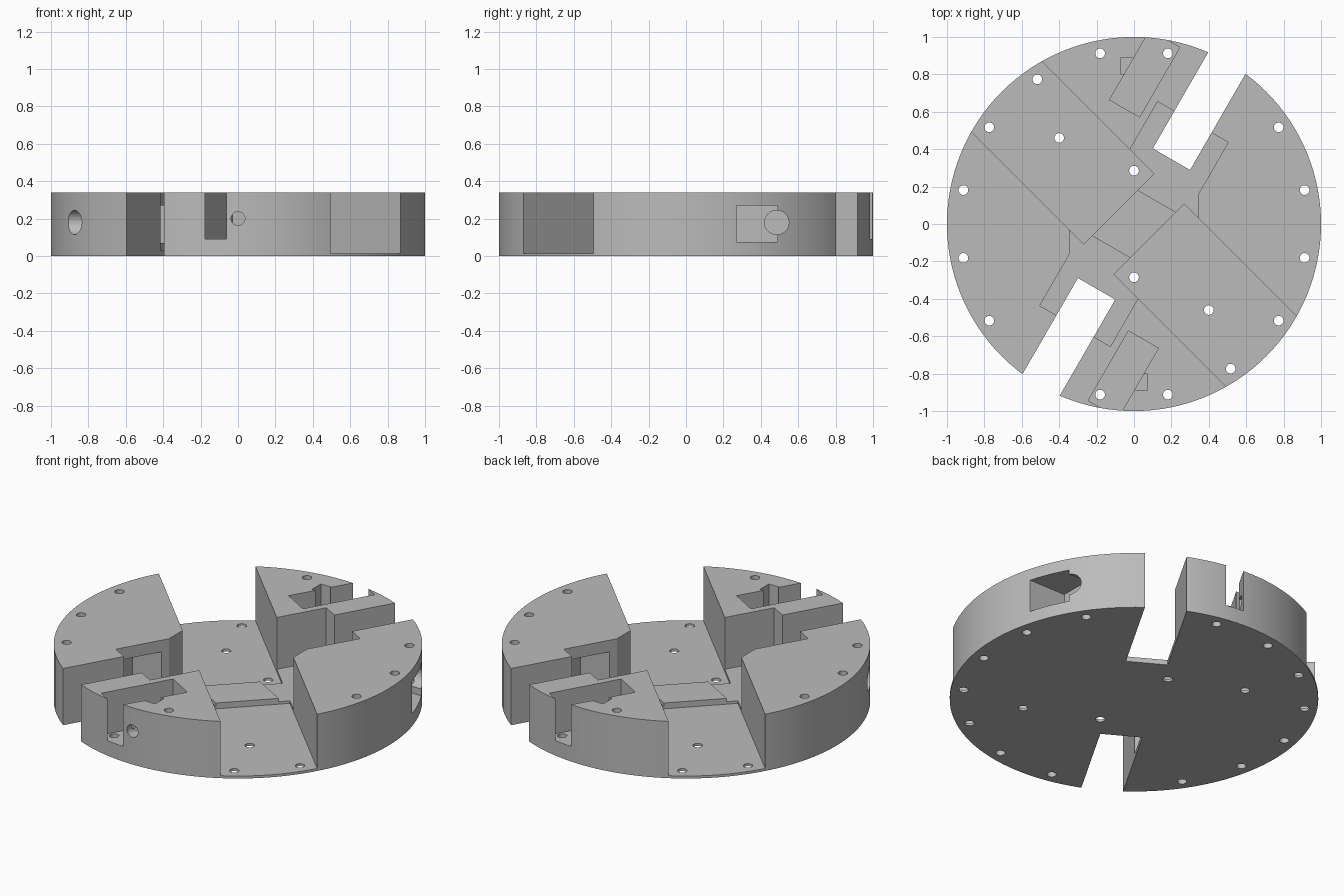
import bpy, math
from mathutils import Matrix, Vector

if "Cube" in bpy.data.objects:
    bpy.data.objects.remove(bpy.data.objects["Cube"], do_unlink=True)

H = 0.34            # disc height
TOP = 0.5           # cutter top
TURN = math.pi


def finish_mesh(name, points, z0, z1):
    """Vertical prism from a counter-clockwise outline."""
    n = len(points)
    verts = [(x, y, z) for z in (z0, z1) for x, y in points]
    faces = [tuple(reversed(range(n))), tuple(range(n, n + n))]
    faces += [(i, (i + 1) % n, n + (i + 1) % n, n + i) for i in range(n)]
    mesh = bpy.data.meshes.new(name)
    mesh.from_pydata(verts, [], faces)
    obj = bpy.data.objects.new(name, mesh)
    bpy.context.collection.objects.link(obj)
    return obj


def circle(radius, count, cx=0, cy=0):
    steps = [math.tau * i / count for i in range(count)]
    return [(cx + radius * math.cos(a), cy + radius * math.sin(a)) for a in steps]


def box(x0, x1, y0, y1):
    return [(x0, y0), (x1, y0), (x1, y1), (x0, y1)]


# Main disc
body = finish_mesh("disc_body", circle(1, 128), 0, H)


def cut(cutter):
    mod = body.modifiers.new("cut", "BOOLEAN")
    mod.operation = "DIFFERENCE"
    mod.solver = "EXACT"
    mod.object = cutter
    bpy.context.view_layer.objects.active = body
    bpy.ops.object.modifier_apply(modifier=mod.name)
    bpy.data.objects.remove(cutter, do_unlink=True)


def cut_prism(points, z0, z1=TOP, angle=0):
    cutter = finish_mesh("cutter", points, z0, z1)
    cutter.data.transform(Matrix.Rotation(angle, 4, "Z"))
    cut(cutter)


def cut_rod(radius, start, end):
    start, end = Vector(start), Vector(end)
    line = end - start
    cutter = finish_mesh("cutter", circle(radius, 32), 0, line.length)
    turn = line.to_track_quat("Z", "Y").to_matrix().to_4x4()
    cutter.data.transform(Matrix.Translation(start) @ turn)
    cut(cutter)


# Raised bridge floor across the centre
arm = math.radians(60)
cut_prism(box(-0.2, 0.2, -0.218, 0.218), 0.05, TOP, arm)

for half in (0, TURN):
    # Wide inner arm, then the open notch through the rim
    cut_prism(box(0.167, 0.63, -0.218, 0.218), 0.03, TOP, arm + half)
    cut_prism(box(0.4, 1.2, -0.115, 0.115), -0.1, TOP, arm + half)
    # Wide flat pocket reaching the rim
    cut_prism(box(0.115, 1.2, -0.266, 0.266), 0.015, TOP, half - TURN / 4)
    # Trimmed corner beside the arm
    cut_prism([(0.345, 0.03), (0.345, 0.165), (0.27, 0.1)], 0.03, TOP, half)
    # Narrow side pocket and its nut slot
    cut_prism(box(0.51, 0.94, 0.26, 0.445), 0.09, TOP, arm + half)
    cut_prism(box(-0.073, -0.005, 0.803, 0.888), 0.1, TOP, half)
    # Recess in the arm wall
    cut_prism(box(0.3, 0.56, 0.2, 0.42), 0.07, 0.27, half)
    # Screw hole in the rim
    s = 1 if half == 0 else -1
    cut_rod(0.037, (0, s * 0.85, 0.2), (0, s * 1.1, 0.2))
    # Round side hole
    cut_rod(0.065, (s * 0.65, s * 0.485, 0.18), (s * 1.1, s * 0.485, 0.18))
    # Inner mounting holes
    for x, y in ((-0.4, 0.46), (0, 0.285)):
        cut_prism(circle(0.026, 16, x, y), -0.1, TOP, half)

# Square socket on one side only
cut_prism(box(0.72, 1.1, 0.27, 0.49), 0.075, 0.27)

# Ring of mounting holes, skipping the two notches
for k in range(16):
    if k % 8 != 2:
        cut_prism(circle(0.026, 16, 0.93, 0), -0.1, TOP, math.tau * (k + 0.5) / 16)

# Plain grey material
grey = bpy.data.materials.new("plain_grey")
grey.use_nodes = True
colour = (0.5, 0.5, 0.5, 1)
grey.diffuse_color = colour
grey.node_tree.nodes["Principled BSDF"].inputs["Base Color"].default_value = colour
body.data.materials.clear()
body.data.materials.append(grey)
for poly in body.data.polygons:
    poly.material_index = 0

bpy.ops.object.select_all(action="DESELECT")
body.select_set(True)
bpy.context.view_layer.objects.active = body
bpy.ops.object.shade_smooth_by_angle(angle=math.radians(25))
